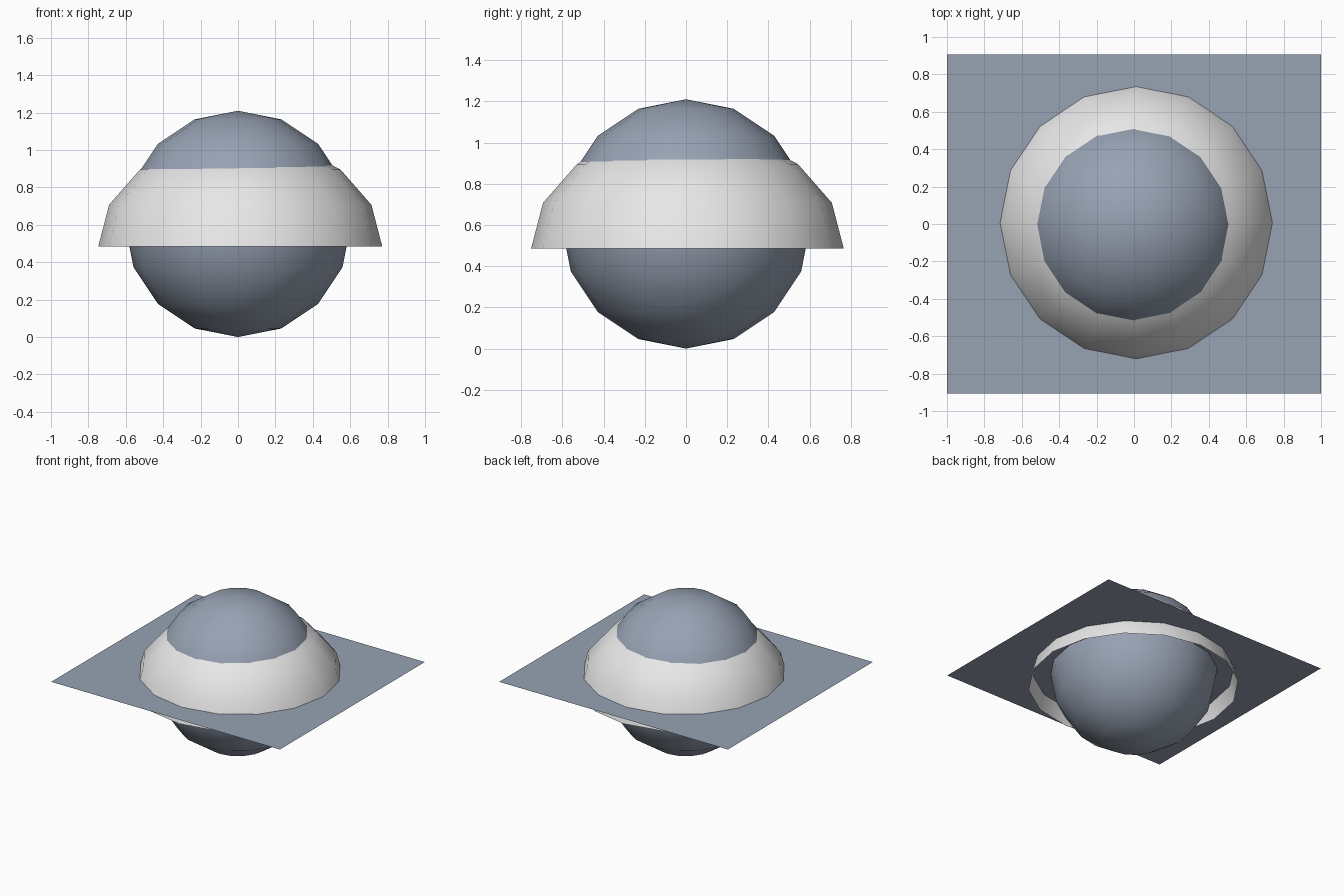
import bpy
import bmesh
from mathutils import Matrix

cube = bpy.data.objects.get("Cube")
if cube:
    bpy.data.objects.remove(cube, do_unlink=True)


def make_material(name, color):
    mat = bpy.data.materials.new(name)
    mat.use_nodes = True
    mat.diffuse_color = color
    mat.node_tree.nodes["Principled BSDF"].inputs["Base Color"].default_value = color
    return mat


def make_object(name, bm, mat, location, smooth=True):
    for face in bm.faces:
        face.smooth = smooth
    mesh = bpy.data.meshes.new(name)
    bm.to_mesh(mesh)
    bm.free()
    mesh.materials.append(mat)
    obj = bpy.data.objects.new(name, mesh)
    obj.location = location
    bpy.context.collection.objects.link(obj)
    return obj


def sphere(radius, height):
    """Low-poly sphere with its own vertical radius."""
    bm = bmesh.new()
    bmesh.ops.create_uvsphere(bm, u_segments=16, v_segments=8, radius=1)
    bmesh.ops.transform(bm, matrix=Matrix.Diagonal((radius, radius, height, 1)), verts=bm.verts)
    return bm


slate = make_material("slate_blue_grey", (0.31, 0.36, 0.45, 1))
light_grey = make_material("light_grey", (0.8, 0.8, 0.8, 1))
MID = 0.605

# Central ball
make_object("ball", sphere(MID, MID), slate, (0, 0, MID))

# Open flattened dome around the ball
bm = sphere(0.759, 0.58)
lower = [v for v in bm.verts if v.co.z < -0.001]
bmesh.ops.delete(bm, geom=lower, context='VERTS')
make_object("dome_shell", bm, light_grey, (0.012, 0.007, 0.485))

# Flat sheet through the middle of the ball
bm = bmesh.new()
bmesh.ops.create_grid(bm, x_segments=1, y_segments=1, size=1)
bmesh.ops.scale(bm, vec=(1, 0.905, 1), verts=bm.verts)
make_object("flat_sheet", bm, slate, (0, 0, MID), smooth=False)
